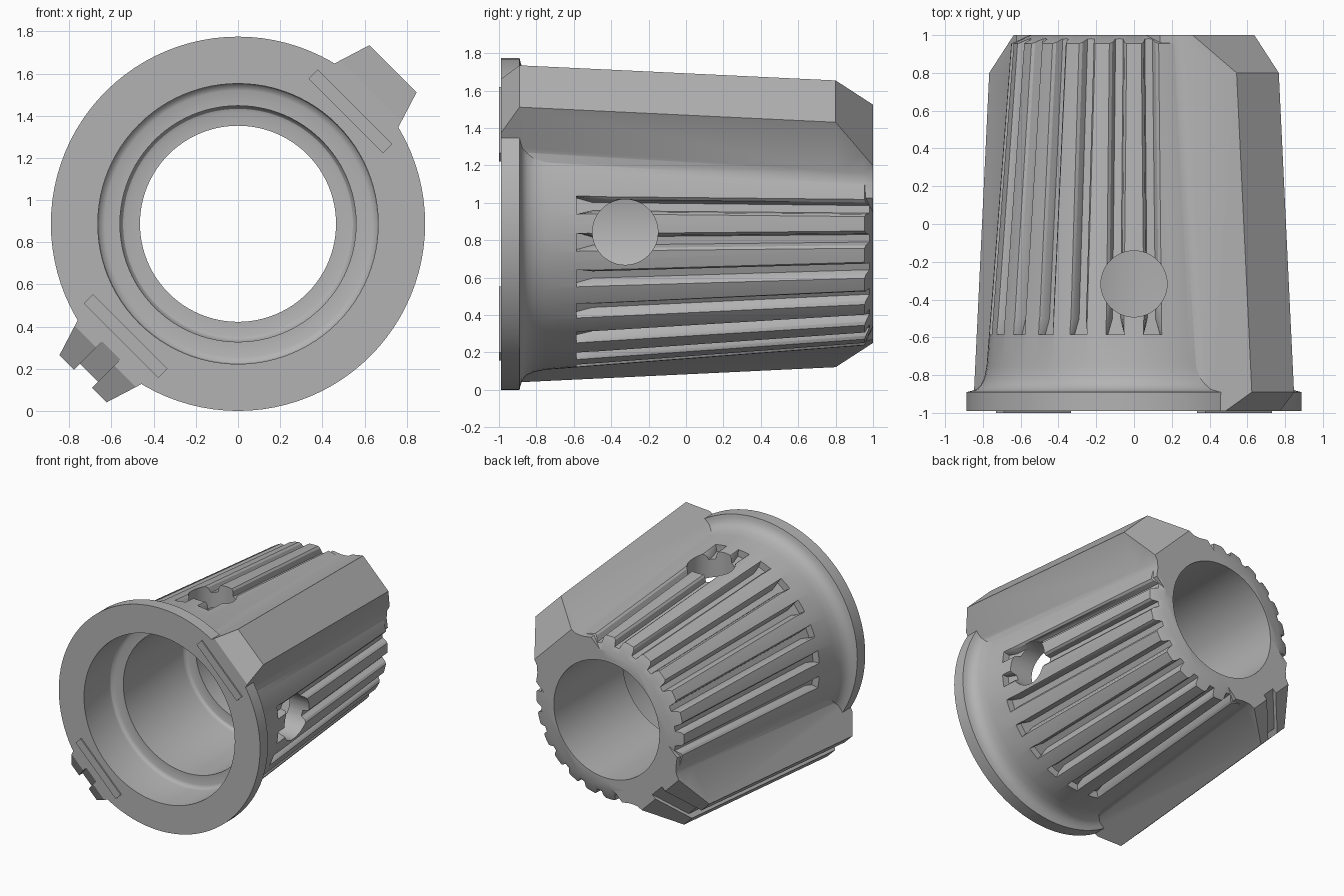
import bpy, bmesh, math
from mathutils import Vector

old = bpy.data.objects.get("Cube")
if old:
    bpy.data.objects.remove(old, do_unlink=True)

AXIS_Z = 0.8875
SEGMENTS = 96

grey = bpy.data.materials.new("plain grey")
grey.use_nodes = True
colour = (0.45, 0.45, 0.45, 1)
grey.diffuse_color = colour
grey.node_tree.nodes["Principled BSDF"].inputs["Base Color"].default_value = colour


def finish(name, bm):
    """Turn a bmesh into a named object."""
    bmesh.ops.recalc_face_normals(bm, faces=bm.faces)
    mesh = bpy.data.meshes.new(name)
    bm.to_mesh(mesh)
    bm.free()
    obj = bpy.data.objects.new(name, mesh)
    bpy.context.collection.objects.link(obj)
    mesh.materials.append(grey)
    return obj


def lathe(name, profile):
    """Closed solid turned about the long axis from (radius, y) points."""
    bm = bmesh.new()
    loft(bm, [[(r * math.cos(a), y, AXIS_Z + r * math.sin(a))
               for a in (2 * math.pi * i / SEGMENTS for i in range(SEGMENTS))]
              for r, y in profile])
    return finish(name, bm)


def loft(bm, rings):
    """Skin matching rings and cap both ends."""
    rows = [[bm.verts.new(p) for p in ring] for ring in rings]
    n = len(rows[0])
    for a, b in zip(rows, rows[1:]):
        for i in range(n):
            j = (i + 1) % n
            bm.faces.new((a[i], a[j], b[j], b[i]))
    bm.faces.new(rows[0])
    bm.faces.new(rows[-1])


def radial(angle, y, half):
    """Mirror a half section of (u, v) points about a radial direction."""
    c, s = math.cos(angle), math.sin(angle)
    section = half + [(u, -v) for u, v in reversed(half)]
    return [(u * c - v * s, y, AXIS_Z + u * s + v * c) for u, v in section]


def combine(target, tool, operation):
    mod = target.modifiers.new("combine", 'BOOLEAN')
    mod.operation = operation
    mod.solver = 'EXACT'
    mod.object = tool
    bpy.context.view_layer.objects.active = target
    bpy.ops.object.modifier_apply(modifier=mod.name)
    bpy.data.objects.remove(tool, do_unlink=True)


def body_radius(y):
    return 0.78 - 0.13 * (y + 0.75) / 1.7


def lug_height(y):
    """Outer face of a lug before its ends are chamfered."""
    return 1.04 - 0.114 * (y + 0.89) / 1.69


# Tapered body with front flange and chamfered rear rim
body = lathe("ribbed_housing", [
    (0.8875, -0.99), (0.8875, -0.89), (0.865, -0.885), (0.835, -0.875),
    (0.81, -0.85), (0.793, -0.815), (0.78, -0.75), (0.65, 0.955), (0.55, 1.0)])

# Two opposite lugs with chamfered ends and flared feet
lug_ends = [(-0.99, 0.89), (-0.89, 1.04), (0.8, 0.926), (0.95, 0.734), (1.0, 0.67)]
for angle in (math.radians(45), math.radians(225)):
    bm = bmesh.new()
    rings = []
    for y, top in lug_ends:
        foot = math.sqrt(body_radius(y) ** 2 - 0.0625)
        side = lambda u: 0.158 + 0.3 * (lug_height(y) - u)
        half = [(top, side(top)), (foot + 0.03, side(foot + 0.03)),
                (foot - 0.015, side(foot) + 0.03),
                (foot - 0.06, side(foot) + 0.09), (0.35, side(foot) + 0.09)]
        rings.append(radial(angle, y, half))
    loft(bm, rings)
    combine(body, finish("lug", bm), 'UNION')

# Thin locating pads on the flange face
for angle in (math.radians(45), math.radians(225)):
    bm = bmesh.new()
    loft(bm, [radial(angle, y, [(0.723, 0.25), (0.785, 0.25)]) for y in (-1.0, -0.95)])
    combine(body, finish("flange_pad", bm), 'UNION')

# Lengthwise slot in the lower lug
bm = bmesh.new()
path = [(-1.05, 0.80)] + lug_ends + [(1.05, 0.60)]
loft(bm, [radial(math.radians(225), y, [(u - 0.04, 0.06), (u + 0.2, 0.06)]) for y, u in path])
combine(body, finish("lug_slot_cutter", bm), 'DIFFERENCE')

# Grip grooves between the lugs, on both sides
bm = bmesh.new()
for start in (82.5, 262.5):
    for i in range(8):
        angle = math.radians(start + 15 * i)
        rings = []
        for y, floor, mid in ((-0.585, 0.045, 0.047), (-0.5, 0.022, 0.034), (1.05, 0.02, 0.032)):
            r = body_radius(y)
            rings.append(radial(angle, y, [(r - 0.055, floor), (r - 0.015, mid),
                                           (r + 0.002, 0.05), (r + 0.04, 0.06)]))
        loft(bm, rings)
combine(body, finish("groove_cutter", bm), 'DIFFERENCE')

# Stepped bore with rounded shoulders
bore = lathe("bore_cutter", [
    (0.665, -1.1), (0.665, -0.68), (0.661, -0.664), (0.65, -0.652), (0.632, -0.645),
    (0.56, -0.645), (0.56, 0.1), (0.556, 0.115), (0.545, 0.127), (0.53, 0.132),
    (0.465, 0.132), (0.465, 1.1)])
combine(body, bore, 'DIFFERENCE')

# Round ports through the top and the left wall
for location, rotation in (((0, -0.317, 1.6), (0, 0, 0)),
                           ((0.71, -0.325, 0.843), (0, math.pi / 2, 0))):
    bpy.ops.mesh.primitive_cylinder_add(vertices=48, radius=0.175, depth=0.9,
                                        location=location, rotation=rotation)
    combine(body, bpy.context.object, 'DIFFERENCE')

# Smooth the turned surfaces, keep machined edges crisp
bpy.ops.object.select_all(action='DESELECT')
body.select_set(True)
bpy.context.view_layer.objects.active = body
bpy.ops.object.shade_smooth_by_angle(angle=math.radians(28))
